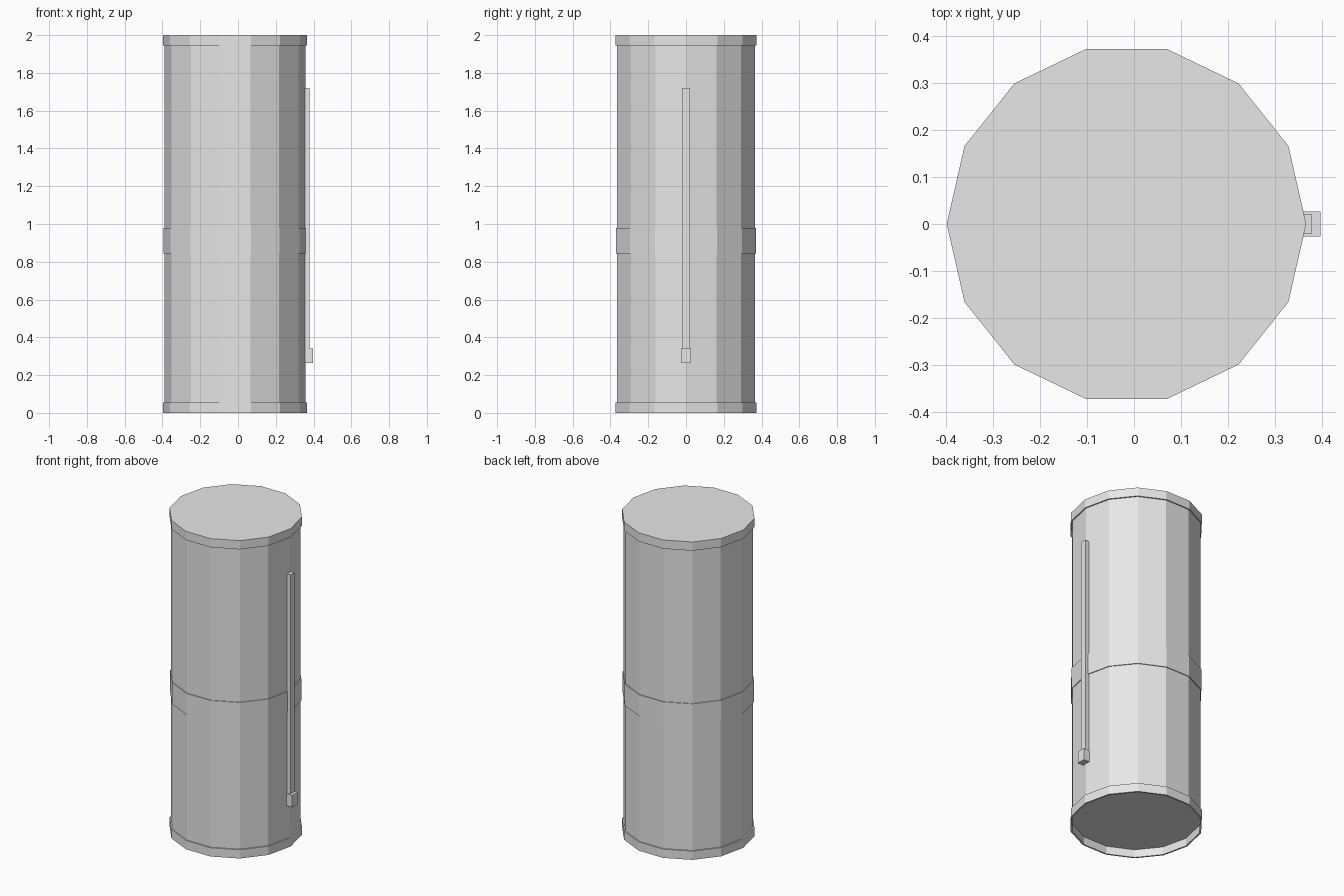
import bpy, bmesh, math

if "Cube" in bpy.data.objects:
    bpy.data.objects.remove(bpy.data.objects["Cube"])

SIDES = 14
CX = -0.016  # axis of the column; the rod makes the model lopsided

grey = bpy.data.materials.new("plain grey")
grey.diffuse_color = (0.8, 0.8, 0.8, 1)
grey.use_nodes = True
grey.node_tree.nodes["Principled BSDF"].inputs["Base Color"].default_value = grey.diffuse_color


def make(name, bm):
    bmesh.ops.recalc_face_normals(bm, faces=bm.faces)
    mesh = bpy.data.meshes.new(name)
    bm.to_mesh(mesh)
    bm.free()
    mesh.materials.append(grey)
    obj = bpy.data.objects.new(name, mesh)
    bpy.context.collection.objects.link(obj)
    return obj


def ring(bm, r, z):
    step = 2 * math.pi / SIDES
    return [bm.verts.new((CX + r * math.cos(i * step), r * math.sin(i * step), z))
            for i in range(SIDES)]


def lathe(name, profile, closed=False):
    """Sweep (radius, z) points around the axis; cap the ends or close the loop."""
    bm = bmesh.new()
    rings = [ring(bm, r, z) for r, z in profile]
    pairs = list(zip(rings, rings[1:]))
    if closed:
        pairs.append((rings[-1], rings[0]))
    for a, b in pairs:
        for i in range(SIDES):
            j = (i + 1) % SIDES
            bm.faces.new((a[i], a[j], b[j], b[i]))
    if not closed:
        bm.faces.new(rings[0])
        bm.faces.new(rings[-1])
    return make(name, bm)


def box(name, x0, x1, y, z0, z1):
    bm = bmesh.new()
    bmesh.ops.create_cube(bm, size=1)
    for v in bm.verts:
        v.co = (x1 if v.co.x > 0 else x0, math.copysign(y, v.co.y),
                z1 if v.co.z > 0 else z0)
    return make(name, bm)


# Column, with its underside raised inside the bottom rim
lathe("column", [(0.374, 0.05), (0.374, 1.97)])

# Closed lid on top
lathe("top_cap", [(0.382, 1.945), (0.382, 2.0)])

# Open rim at the foot and thin band round the middle
lathe("bottom_rim", [(0.382, 0), (0.382, 0.055), (0.372, 0.055), (0.372, 0)], closed=True)
lathe("middle_band", [(0.379, 0.845), (0.379, 0.98), (0.37, 0.98), (0.37, 0.845)], closed=True)

# Pull rod and its handle on the right side
box("pull_rod", 0.345, 0.378, 0.02, 0.30, 1.72)
box("rod_handle", 0.355, 0.396, 0.027, 0.265, 0.34)
